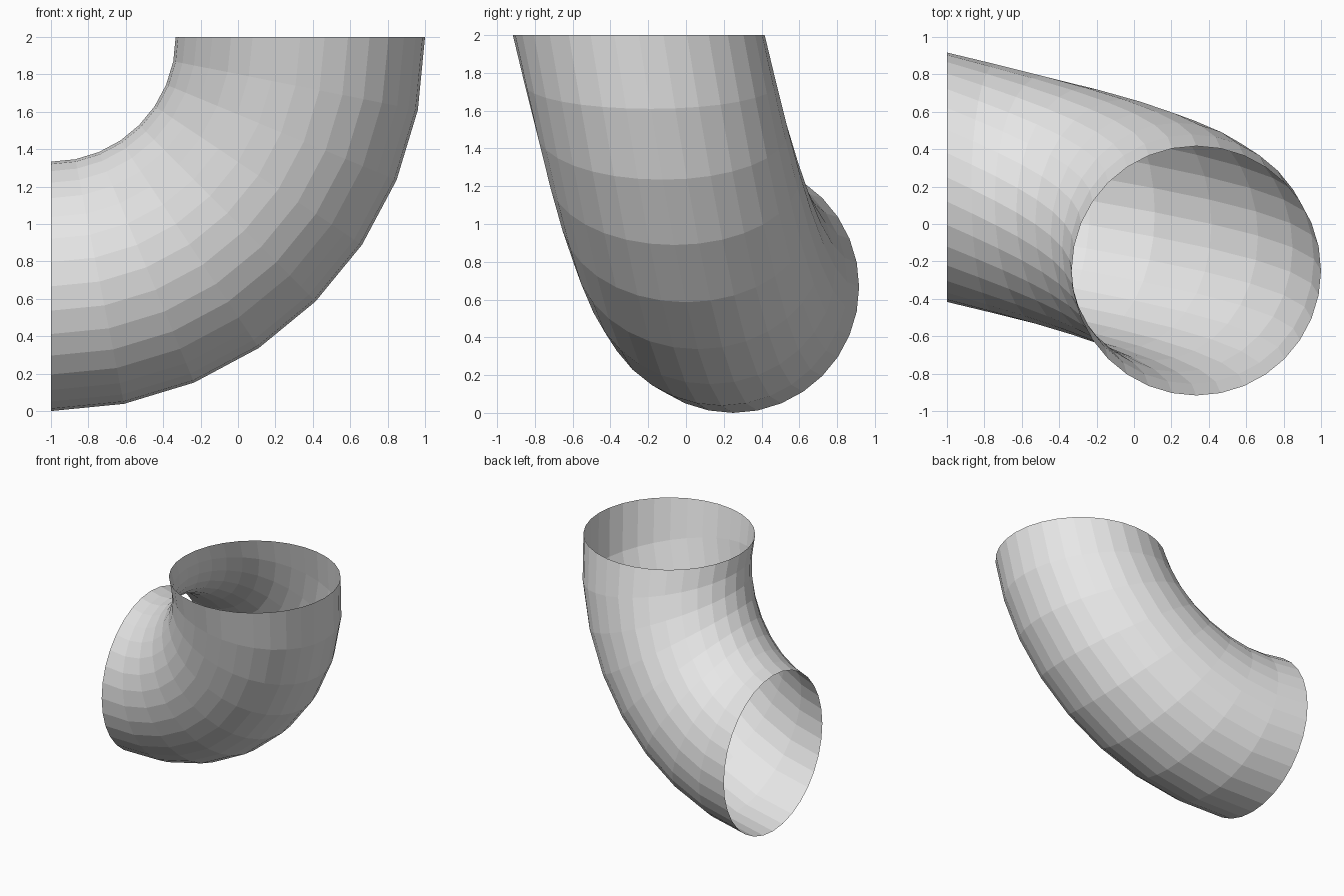
import bpy
import bmesh
import math
from mathutils import Matrix

cube = bpy.data.objects.get("Cube")
if cube:
    bpy.data.objects.remove(cube, do_unlink=True)

BEND = 4 / 3      # bend radius of the centre line
TUBE = 2 / 3      # pipe radius
RISE = 0.5        # sideways drift over the quarter turn
STEPS = 8

# Plain grey material
grey = bpy.data.materials.new("light_grey")
grey.use_nodes = True
colour = (0.8, 0.8, 0.8, 1)
grey.diffuse_color = colour
grey.node_tree.nodes["Principled BSDF"].inputs["Base Color"].default_value = colour

# Open pipe elbow: a circle swept a quarter turn while drifting sideways
bm = bmesh.new()
ring = bmesh.ops.create_circle(
    bm, segments=32, radius=TUBE,
    matrix=Matrix.Translation((BEND - 1, -RISE / 2, 2)))["verts"]
edges = list({e for v in ring for e in v.link_edges})
bmesh.ops.spin(bm, geom=ring + edges, cent=(-1, 0, 2), axis=(0, 1, 0),
               dvec=(0, RISE / STEPS, 0), angle=math.pi / 2, steps=STEPS)

# Face the shell outwards, away from its centre line
bm.normal_update()
outer = max(bm.faces, key=lambda f: f.calc_center_median().x)
if outer.normal.x < 0:
    bmesh.ops.reverse_faces(bm, faces=bm.faces[:])

mesh = bpy.data.meshes.new("pipe_elbow")
bm.to_mesh(mesh)
bm.free()
mesh.materials.append(grey)
pipe = bpy.data.objects.new("pipe_elbow", mesh)
bpy.context.collection.objects.link(pipe)
